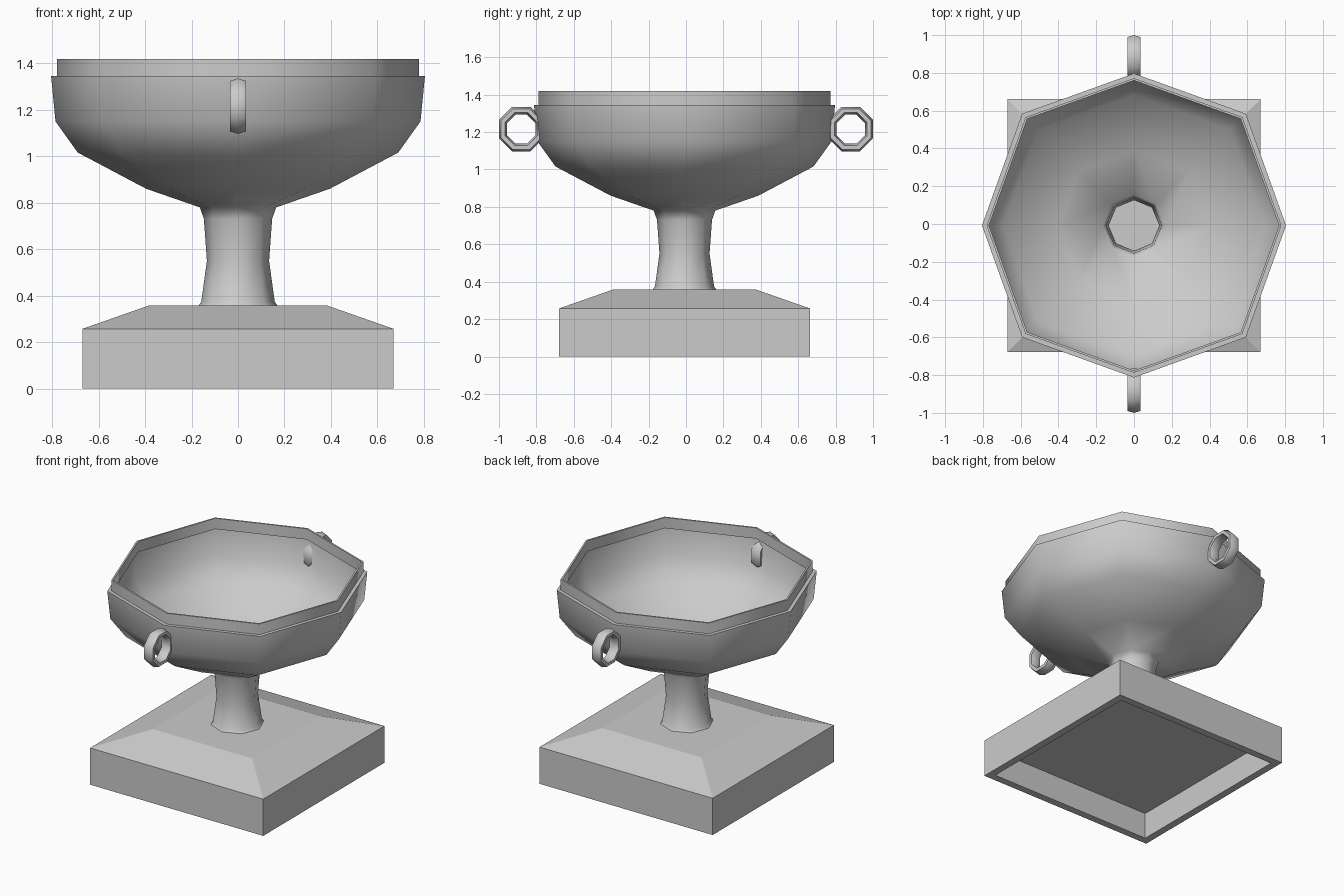
import bpy, bmesh
from math import sin, cos, pi, radians, sqrt

if "Cube" in bpy.data.objects:
    bpy.data.objects.remove(bpy.data.objects["Cube"])


def lathe(name, profile, sides, phase=0.0, caps=False, y=0.0, smooth=None, diag=1.0):
    """Sweep (radius, z) points round the z axis with a given number of sides."""
    bm = bmesh.new()
    loops = []
    for r, z in profile:
        loop = []
        for i in range(sides):
            a = phase + 2 * pi * i / sides
            k = r * (diag if i % 2 and r > 0.3 else 1.0)
            loop.append(bm.verts.new((k * cos(a), k * sin(a) + y, z)))
        loops.append(loop)
    for a, b in zip(loops, loops[1:]):
        for i in range(sides):
            j = (i + 1) % sides
            bm.faces.new((a[i], a[j], b[j], b[i]))
    if caps:
        bm.faces.new(loops[0])
        bm.faces.new(loops[-1])
        bmesh.ops.recalc_face_normals(bm, faces=bm.faces)
    return finish(name, bm, smooth)


def finish(name, bm, smooth):
    mesh = bpy.data.meshes.new(name)
    bm.to_mesh(mesh)
    bm.free()
    ob = bpy.data.objects.new(name, mesh)
    bpy.context.collection.objects.link(ob)
    if smooth:
        bpy.ops.object.select_all(action='DESELECT')
        ob.select_set(True)
        bpy.context.view_layer.objects.active = ob
        bpy.ops.object.shade_smooth_by_angle(angle=radians(smooth))
    return ob


# Square plinth, bevelled on top and hollow underneath
q = sqrt(2)
lathe("plinth", [(h * q, z) for h, z in
      [(0.62, 0.18), (0.62, 0), (0.67, 0), (0.67, 0.257), (0.385, 0.357)]],
      4, phase=pi / 4, caps=True, y=-0.008)

# Thin-walled octagonal bowl running down into a hollow stem
lathe("bowl_and_stem",
      [(0.17, 0.357), (0.158, 0.375), (0.134, 0.55), (0.147, 0.73), (0.164, 0.78),
       (0.395, 0.86), (0.69, 1.016), (0.786, 1.15), (0.805, 1.345),
       (0.78, 1.345), (0.78, 1.42), (0.768, 1.42), (0.768, 1.345)],
      8, y=-0.008, smooth=62, diag=1.04)

# Ring handles, front and back
for side, label in ((-1, "front"), (1, "back")):
    bpy.ops.mesh.primitive_torus_add(
        major_segments=8, minor_segments=6, major_radius=0.106, minor_radius=0.023,
        location=(0, side * 0.881, 1.216))
    ring = bpy.context.object
    ring.name = label + "_ring_handle"
    # Flat sides up and out, then stand upright and widen the band
    ring.rotation_euler = (0, 0, pi / 8)
    bpy.ops.object.transform_apply(location=False, rotation=True, scale=False)
    ring.scale = (1, 1, 1.75)
    ring.rotation_euler = (0, pi / 2, 0)
    bpy.ops.object.transform_apply(location=False, rotation=True, scale=True)
    bpy.ops.object.shade_smooth_by_angle(angle=radians(62))
